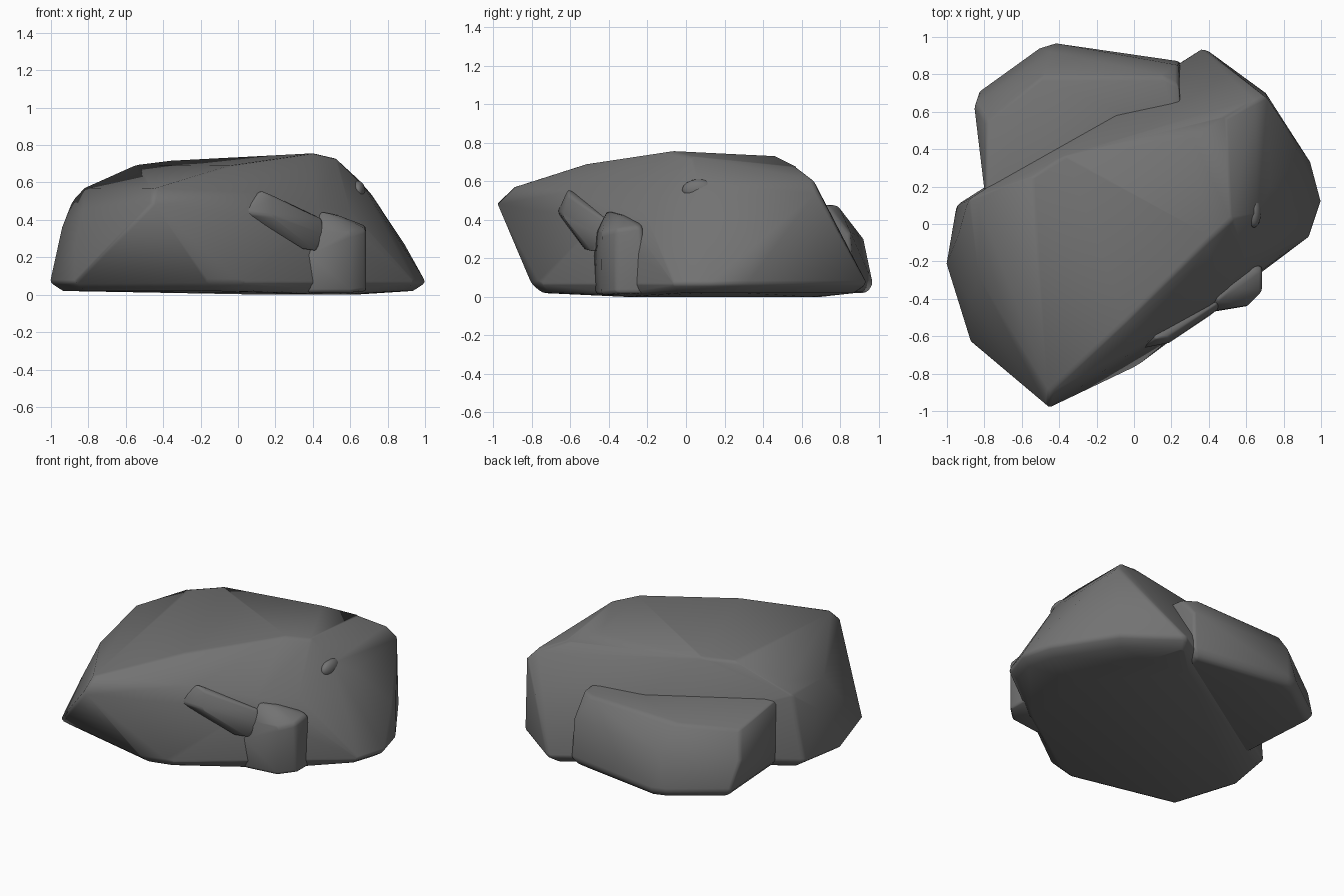
import bpy, bmesh, math

stone = bpy.data.materials.new("dark_stone")
stone.diffuse_color = (0.17, 0.17, 0.17, 1)


def rock(name, points, width):
    """Convex boulder with softened edges, built from a few corner points."""
    bm = bmesh.new()
    for p in points:
        bm.verts.new(p)
    bmesh.ops.convex_hull(bm, input=bm.verts[:])
    loose = [v for v in bm.verts if not v.link_faces]
    bmesh.ops.delete(bm, geom=loose, context='VERTS')
    bmesh.ops.dissolve_limit(bm, angle_limit=math.radians(2),
                             verts=bm.verts[:], edges=bm.edges[:])
    bmesh.ops.recalc_face_normals(bm, faces=bm.faces[:])
    for f in bm.faces:
        f.smooth = True
    mesh = bpy.data.meshes.new(name)
    bm.to_mesh(mesh)
    bm.free()
    mesh.materials.append(stone)
    obj = bpy.data.objects.new(name, mesh)
    bpy.context.collection.objects.link(obj)
    bev = obj.modifiers.new("soft_edges", 'BEVEL')
    bev.width = width
    bev.segments = 2
    bev.limit_method = 'ANGLE'
    bev.angle_limit = math.radians(35)
    return obj


def foot_ring(outline, cx, cy):
    """Base outline with a small chamfer towards the ground."""
    rim = [(x, y, 0.065) for x, y in outline]
    sole = [(cx + (x - cx) * 0.93, cy + (y - cy) * 0.93, 0.02) for x, y in outline]
    return rim + sole


# Large boulder: chamfered base, flat sole, bulging shoulders, sloping top
main_base = [(-1.005, -0.22), (-0.875, -0.635), (-0.15, -0.80), (0.02, -0.755),
             (0.945, -0.06), (1.005, 0.12), (0.95, 0.32), (0.705, 0.70),
             (0.37, 0.945), (-0.95, 0.10)]
main_sole = [(-0.22, -0.30, 0.0), (0.55, -0.33, 0.0), (0.62, 0.20, 0.0),
             (0.45, 0.65, 0.0), (0.15, 0.70, 0.0), (-0.15, 0.40, 0.0)]
main_upper = [
    (-0.46, -0.985, 0.49), (-0.45, -0.90, 0.57), (-0.87, -0.42, 0.27), (-0.83, -0.28, 0.46),
    (-0.94, -0.06, 0.36), (-0.885, 0.13, 0.50), (-0.82, 0.09, 0.57),
    (0.10, -0.61, 0.545), (0.08, -0.65, 0.42), (0.40, -0.45, 0.40), (0.42, -0.40, 0.47),
    (0.62, -0.27, 0.36), (0.60, -0.22, 0.45),
    (0.89, 0.36, 0.27), (0.705, 0.685, 0.55), (0.65, 0.66, 0.61), (0.50, 0.58, 0.67),
    (0.73, 0.20, 0.51), (0.66, 0.06, 0.59), (0.57, 0.06, 0.67),
    (-0.04, -0.52, 0.69), (0.41, -0.08, 0.757), (0.52, 0.02, 0.73),
    (0.31, 0.46, 0.73), (-0.38, 0.36, 0.715), (-0.54, 0.26, 0.695),
]
rock("main_boulder", foot_ring(main_base, 0, 0) + main_sole + main_upper, 0.02)

# Lower boulder leaning on the back left
back_base = [(-0.83, 0.71), (-0.51, 0.94), (-0.42, 0.97), (0.25, 0.87),
             (-0.79, 0.10), (0.20, 0.30)]
rock("back_boulder", foot_ring(back_base, -0.3, 0.5) + [
    (-0.855, 0.64, 0.25), (-0.45, 0.92, 0.30), (0.24, 0.855, 0.33),
    (-0.79, 0.10, 0.48), (-0.79, 0.55, 0.41), (-0.48, 0.79, 0.46),
    (0.15, 0.79, 0.475), (0.24, 0.74, 0.47), (0.26, 0.45, 0.48),
], 0.02)

# Small stone at the front right foot
rock("foot_stone", [
    (0.37, -0.47, 0.01), (0.60, -0.44, 0.01), (0.685, -0.36, 0.02), (0.685, -0.20, 0.02),
    (0.37, -0.20, 0.01),
    (0.36, -0.48, 0.20), (0.46, -0.46, 0.34), (0.61, -0.435, 0.33), (0.685, -0.36, 0.35),
    (0.685, -0.23, 0.37), (0.44, -0.41, 0.45), (0.53, -0.34, 0.43), (0.45, -0.20, 0.38),
], 0.02)

# Slanted shard on the front face
rock("front_shard", [
    (0.03, -0.67, 0.44), (0.12, -0.615, 0.56), (0.18, -0.61, 0.53), (0.45, -0.43, 0.41),
    (0.47, -0.44, 0.32), (0.42, -0.48, 0.23), (0.35, -0.52, 0.24), (0.18, -0.64, 0.42),
    (0.05, -0.50, 0.50), (0.38, -0.30, 0.36),
], 0.015)

# Little bump on the right slope
bpy.ops.mesh.primitive_ico_sphere_add(subdivisions=3, radius=1, location=(0.64, 0.065, 0.555))
bump = bpy.context.object
bump.name = "side_bump"
bump.scale = (0.04, 0.085, 0.055)
bump.data.materials.append(stone)
bpy.ops.object.shade_smooth()
